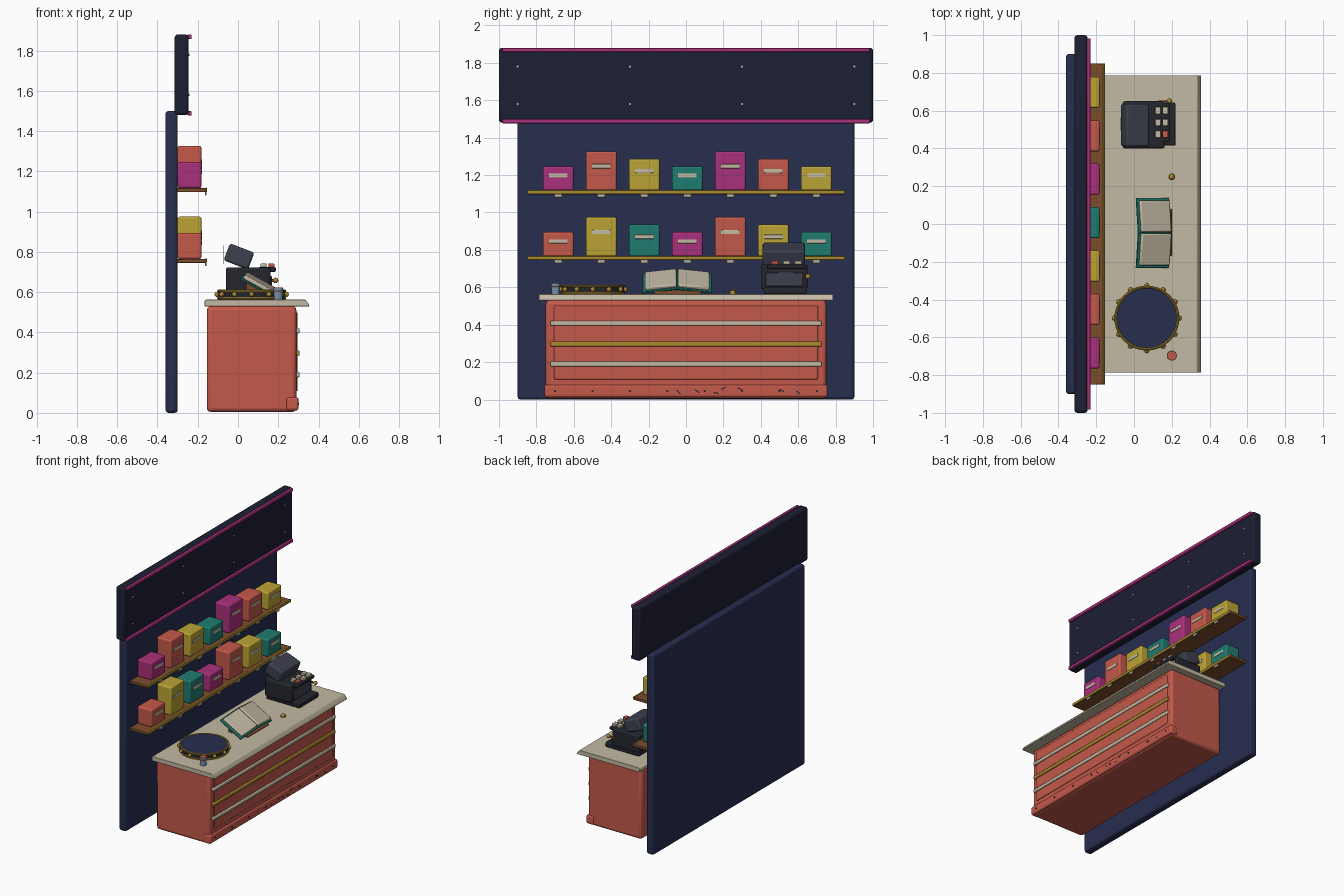
import bpy, bmesh, math, random
from mathutils import Matrix, Vector

if "Cube" in bpy.data.objects:
    bpy.data.objects.remove(bpy.data.objects["Cube"])

random.seed(4)
COL = dict(navy=(.02, .026, .078), sign=(.012, .014, .034), red=(.55, .1, .07), cream=(.55, .49, .37),
           yellow=(.5, .37, .035), pink=(.4, .03, .2), teal=(.014, .2, .16), wood=(.2, .075, .025),
           gold=(.4, .25, .03), dark=(.017, .019, .027), slate=(.045, .052, .075), blue=(.2, .3, .42))
MATS = {}
for k, c in COL.items():
    MATS[k] = bpy.data.materials.new(k)
    MATS[k].diffuse_color = (*c, 1)


def finish(name, bm, col, bevel=0, seg=2, mat=None):
    me = bpy.data.meshes.new(name)
    bmesh.ops.recalc_face_normals(bm, faces=bm.faces)
    bm.to_mesh(me)
    bm.free()
    ob = bpy.data.objects.new(name, me)
    bpy.context.collection.objects.link(ob)
    me.materials.append(MATS[col])
    if mat:
        ob.matrix_world = mat
    if bevel:
        m = ob.modifiers.new("bevel", 'BEVEL')
        m.width, m.segments, m.limit_method = bevel, seg, 'ANGLE'
    bpy.ops.object.select_all(action='DESELECT')
    bpy.context.view_layer.objects.active = ob
    ob.select_set(True)
    bpy.ops.object.shade_smooth_by_angle(angle=math.radians(35))
    return ob


def box(name, x, y, z, col, bevel=0, seg=2, mat=None):
    """Box from (min, max) ranges."""
    bm = bmesh.new()
    bmesh.ops.create_cube(bm, size=1)
    for v in bm.verts:
        v.co = [(r[0] + r[1]) / 2 + c * (r[1] - r[0]) for r, c in zip((x, y, z), v.co)]
    return finish(name, bm, col, bevel, seg, mat)


def cyl(name, loc, r, h, col, axis='Z', r2=None, n=24, bevel=0):
    bm = bmesh.new()
    bmesh.ops.create_cone(bm, cap_ends=True, segments=n, radius1=r, radius2=r if r2 is None else r2, depth=h)
    rot = {'Z': Matrix(), 'X': Matrix.Rotation(math.pi / 2, 4, 'Y'), 'Y': Matrix.Rotation(math.pi / 2, 4, 'X')}[axis]
    return finish(name, bm, col, bevel, 2, Matrix.Translation(loc) @ rot)


def ball(name, loc, r, col, sz=1):
    bm = bmesh.new()
    bmesh.ops.create_uvsphere(bm, u_segments=14, v_segments=8, radius=r)
    return finish(name, bm, col, mat=Matrix.Translation(loc) @ Matrix.Diagonal((1, 1, sz, 1)))


def extrude(name, profile, y, col, bevel=0):
    """Extrude an x,z profile along y."""
    bm = bmesh.new()
    f = bm.faces.new([bm.verts.new((px, y[0], pz)) for px, pz in profile])
    g = bmesh.ops.extrude_face_region(bm, geom=[f])
    for v in g['geom']:
        if isinstance(v, bmesh.types.BMVert):
            v.co.y = y[1]
    return finish(name, bm, col, bevel)


def ring(name, loc, R, r, col):
    bm = bmesh.new()
    N, M = 40, 8
    vs = [[bm.verts.new(((R + r * math.cos(b)) * math.cos(a), (R + r * math.cos(b)) * math.sin(a), r * math.sin(b)))
           for b in (j * math.tau / M for j in range(M))] for a in (i * math.tau / N for i in range(N))]
    for i in range(N):
        for j in range(M):
            bm.faces.new((vs[i][j], vs[(i + 1) % N][j], vs[(i + 1) % N][(j + 1) % M], vs[i][(j + 1) % M]))
    return finish(name, bm, col, mat=Matrix.Translation(loc))


# Back wall and sign board
box("back_wall", (-.36, -.30), (-.9, .9), (0, 1.5), 'navy', .015, 3)
box("sign_board", (-.315, -.246), (-1, 1), (1.48, 1.88), 'sign', .015, 3)
for nm, z in (("top", 1.869), ("bottom", 1.488)):
    box(f"sign_trim_{nm}", (-.25, -.23), (-.983, .983), (z - .011, z + .011), 'pink', .004)
for y in (-.9, -.3, .3, .9):
    for z in (1.58, 1.78):
        cyl("sign_screw", (-.245, y, z), .006, .008, 'cream', 'X', n=10)

# Shelves with stock boxes, labels and price tags
rows = ((.765, ('red', 'yellow', 'teal', 'pink', 'red', 'yellow', 'teal')),
        (1.117, ('pink', 'red', 'yellow', 'teal', 'pink', 'red', 'yellow')))
for z, cols in rows:
    box("shelf", (-.305, -.162), (-.85, .85), (z - .02, z), 'wood', .003)
    box("shelf_lip", (-.164, -.154), (-.85, .85), (z - .019, z + .002), 'gold', .003)
    for i, c in enumerate(cols):
        y, h = .007 + .23 * (i - 3), (.13, .21, .17)[i % 3]
        box("stock_box", (-.30, -.182), (y - .082, y + .082), (z, z + h), c, .01, 3)
        zl = z + .62 * h
        box("box_label", (-.184, -.179), (y - .05, y + .05), (zl - .011, zl + .011), 'cream', .002)
        box("price_tag", (-.165, -.157), (y - .02, y + .02), (z - .036, z - .019), 'cream', .002)

# Counter
box("counter_body", (-.155, .29), (-.75, .75), (.005, .53), 'red', .02, 3)
box("counter_panel", (.28, .296), (-.705, .705), (.107, .5), 'red', .006)
for z, c in ((.408, 'cream'), (.297, 'gold'), (.19, 'cream')):
    box("counter_stripe", (.28, .306), (-.725, .725), (z - .013, z + .013), c, .006)
extrude("counter_top", ((-.165, .529), (.355, .529), (.352, .54), (.334, .563), (-.16, .563), (-.167, .555)),
        (-.787, .787), 'cream', .003)

# Plinth with rivets and scuffs
box("plinth", (.24, .3), (-.757, .757), (.012, .078), 'red', .012, 3)
for i in range(8):
    cyl("plinth_rivet", (.3, -.7 + .2 * i, .045), .006, .008, 'dark', 'X', n=10)
for y in (-.04, .06, .16, .2, .29, .51, .6):
    m = Matrix.Translation((.3, y, .045 + random.uniform(-.012, .018))) @ Matrix.Rotation(random.uniform(-.9, .9), 4, 'X')
    box("scuff", (-.001, .001), (-.014, .014), (-.003, .003), 'dark', mat=m)

# Cash register
box("register_base", (-.06, .22), (.415, .643), (.563, .602), 'dark', .008)
box("register_body", (-.06, .162), (.4, .65), (.59, .723), 'dark', .012, 3)
box("drawer_face", (.158, .168), (.425, .625), (.605, .68), 'slate', .004)
box("register_screen", (-.065, .065), (-.113, .113), (-.045, .045), 'slate', .012, 3,
    Matrix.Translation((.005, .523, .777)) @ Matrix.Rotation(math.radians(21), 4, 'Y'))
box("receipt", (-.075, -.071), (.495, .56), (.74, .832), 'cream')
for i, x in enumerate((.127, .166)):
    for j, y in enumerate((.475, .537, .6)):
        box("register_key", (x - .015, x + .015), (y - .019, y + .019), (.715, .742),
            'red' if i and not j else 'cream', .004)
box("key_deck", (.1, .188), (.435, .64), (.7, .724), 'dark', .006)
box("crank_arm", (.13, .19), (.645, .655), (.65, .664), 'wood', .003)
ball("crank_knob", (.187, .652, .658), .014, 'gold')

# Open book on a wedge stand
extrude("book_stand", ((.04, .563), (.2, .563), (.2, .575), (.06, .645), (.04, .645)), (-.17, .08), 'wood', .003)
for s in (-1, 1):
    m = (Matrix.Translation((.112, -.047, .645)) @ Matrix.Rotation(math.radians(29), 4, 'Y')
         @ Matrix.Rotation(math.radians(-7 * s), 4, 'X'))
    yr = lambda a, b: tuple(sorted((s * a, s * b)))
    box("book_cover", (-.1, .1), yr(0, .187), (-.012, -.003), 'teal', .003, 2, m)
    box("book_pages", (-.088, .092), yr(.003, .172), (-.003, .018), 'cream', .007, 2, m)

# Counter bell
cyl("bell_foot", (.2, .25, .567), .018, .008, 'gold')
ball("bell_dome", (.2, .25, .57), .016, 'gold')

# Hand drum with jingles
cx, cy = .068, -.498
cyl("drum_shell", (cx, cy, .586), .166, .04, 'dark', n=40)
cyl("drum_skin", (cx, cy, .606), .158, .006, 'navy', n=40)
for z in (.606, .57):
    ring("drum_rim", (cx, cy, z), .165, .007, 'gold')
for i in range(12):
    a = i * math.tau / 12
    ball("jingle", (cx + .172 * math.cos(a), cy + .172 * math.sin(a), .589), .013, 'gold')

# Small cup
cyl("cup", (.2, -.697, .592), .021, .058, 'blue', r2=.025)
cyl("cup_fill", (.2, -.697, .62), .0235, .008, 'red')
ring("cup_band", (.2, -.697, .605), .0235, .003, 'red')

for m in bpy.data.materials:
    if m.users and not m.is_grease_pencil:
        m.use_nodes = True
        m.node_tree.nodes["Principled BSDF"].inputs["Base Color"].default_value = m.diffuse_color
